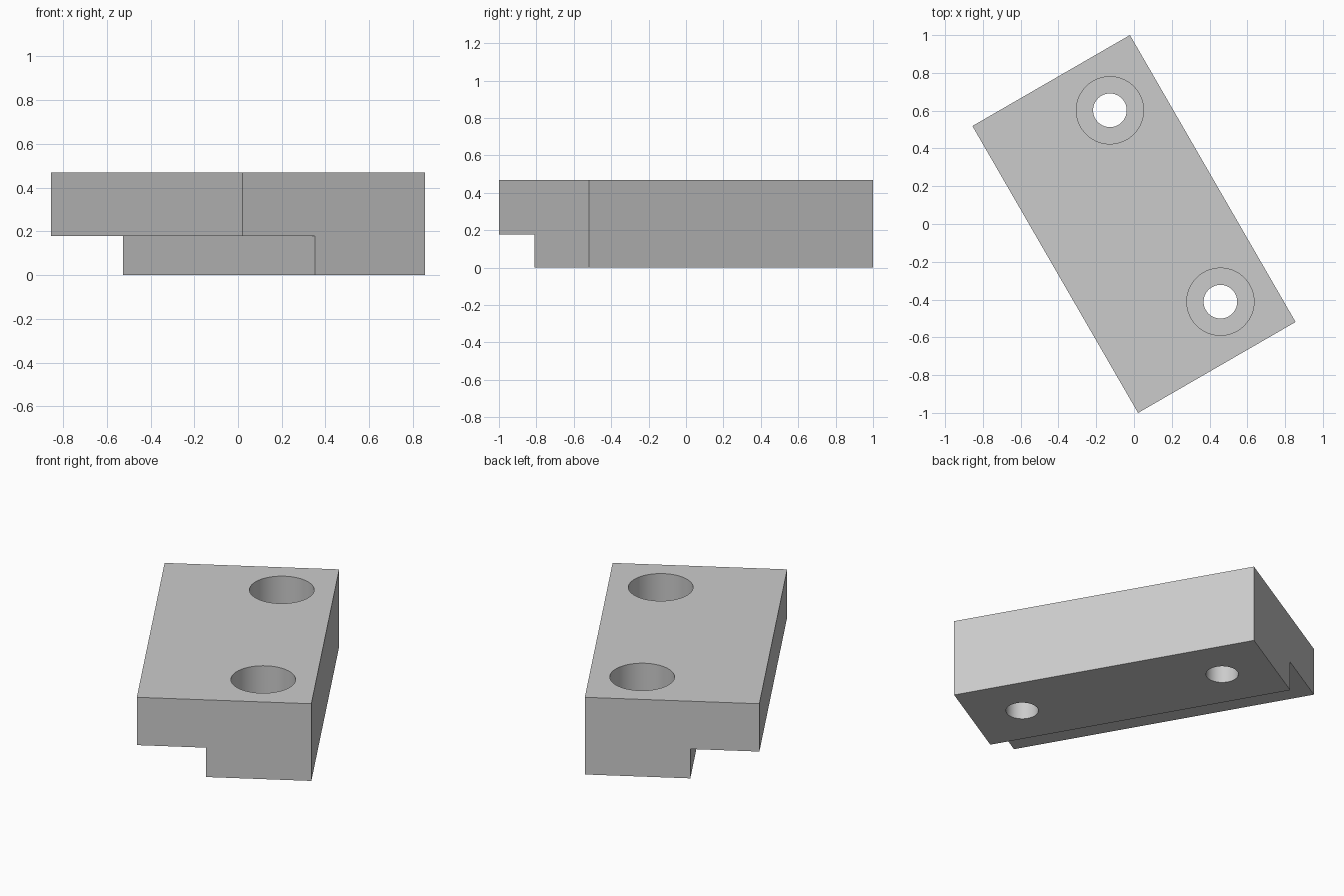
import bpy, bmesh
from math import radians
from mathutils import Matrix

cube = bpy.data.objects.get("Cube")
if cube:
    bpy.data.objects.remove(cube, do_unlink=True)

WIDTH, LENGTH, HEIGHT = 0.963, 1.754, 0.468
STEP_WIDTH, STEP_HEIGHT = 0.381, 0.178
HOLE_R, BORE_R, BORE_FLOOR = 0.089, 0.178, 0.18
HOLE_X, HOLE_Y = STEP_WIDTH / 2, 0.585
TURN = Matrix.Rotation(radians(30), 4, 'Z')

grey = bpy.data.materials.new("plain grey")
grey.use_nodes = True
colour = (0.6, 0.6, 0.6, 1)
grey.diffuse_color = colour
grey.node_tree.nodes["Principled BSDF"].inputs["Base Color"].default_value = colour


def add_object(name, bm):
    bmesh.ops.recalc_face_normals(bm, faces=bm.faces)
    bm.transform(TURN)
    mesh = bpy.data.meshes.new(name)
    bm.to_mesh(mesh)
    bm.free()
    mesh.materials.append(grey)
    obj = bpy.data.objects.new(name, mesh)
    bpy.context.collection.objects.link(obj)
    return obj


# Stepped block: L-shaped profile extruded along its length
w, step_x = WIDTH / 2, STEP_WIDTH - WIDTH / 2
profile = [(step_x, 0), (w, 0), (w, HEIGHT), (-w, HEIGHT),
           (-w, STEP_HEIGHT), (step_x, STEP_HEIGHT)]
bm = bmesh.new()
end = bm.faces.new([bm.verts.new((x, -LENGTH / 2, z)) for x, z in profile])
result = bmesh.ops.extrude_face_region(bm, geom=[end], use_keep_orig=True)
verts = [v for v in result["geom"] if isinstance(v, bmesh.types.BMVert)]
bmesh.ops.translate(bm, verts=verts, vec=(0, LENGTH, 0))
block = add_object("stepped_block", bm)


def cut_cylinder(name, y, radius, bottom, top):
    bm = bmesh.new()
    bmesh.ops.create_cone(
        bm, cap_ends=True, segments=64, radius1=radius, radius2=radius,
        depth=top - bottom,
        matrix=Matrix.Translation((HOLE_X, y, (top + bottom) / 2)))
    cutter = add_object(name, bm)
    cutter.hide_render = True
    mod = block.modifiers.new(name, 'BOOLEAN')
    mod.operation, mod.solver, mod.object = 'DIFFERENCE', 'EXACT', cutter
    bpy.ops.object.modifier_apply(modifier=mod.name)
    bpy.data.objects.remove(cutter, do_unlink=True)


# Counterbored screw holes
bpy.ops.object.select_all(action='DESELECT')
block.select_set(True)
bpy.context.view_layer.objects.active = block
for y in (-HOLE_Y, HOLE_Y):
    cut_cylinder("through_hole", y, HOLE_R, -0.1, HEIGHT + 0.1)
    cut_cylinder("counterbore", y, BORE_R, BORE_FLOOR, HEIGHT + 0.1)

bpy.ops.object.shade_smooth_by_angle(angle=radians(30))
